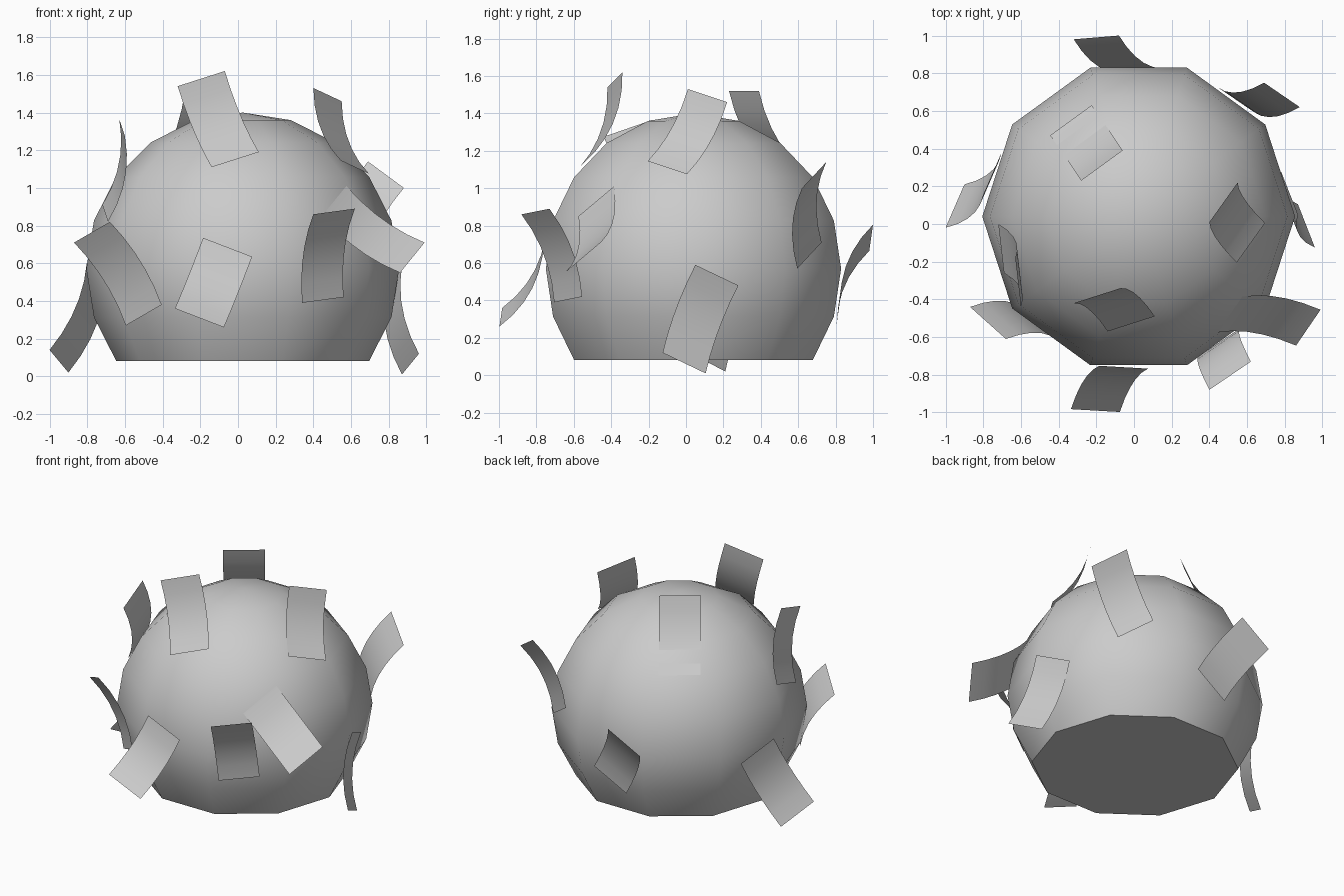
import bpy, bmesh
from math import pi, sin, cos, radians
from mathutils import Vector

if "Cube" in bpy.data.objects:
    bpy.data.objects.remove(bpy.data.objects["Cube"])

CENTER = Vector((0.025, 0.04, 0.57))
RADIUS = 0.83


def finish(bm, name):
    bmesh.ops.recalc_face_normals(bm, faces=bm.faces)
    mesh = bpy.data.meshes.new(name)
    bm.to_mesh(mesh)
    bm.free()
    obj = bpy.data.objects.new(name, mesh)
    bpy.context.collection.objects.link(obj)
    bpy.ops.object.select_all(action='DESELECT')
    obj.select_set(True)
    bpy.context.view_layer.objects.active = obj
    bpy.ops.object.shade_smooth_by_angle(angle=radians(45))
    return obj


# Ten-sided ball with a flat underside
bm = bmesh.new()
rings = []
for k in range(-2, 5):
    lat = k * pi / 10
    rings.append([bm.verts.new(CENTER + RADIUS * Vector((
        cos(lat) * cos(i * pi / 5), cos(lat) * sin(i * pi / 5), sin(lat))))
        for i in range(10)])
top = bm.verts.new(CENTER + Vector((0, 0, RADIUS)))
for low, high in zip(rings, rings[1:]):
    for i in range(10):
        j = (i + 1) % 10
        bm.faces.new((low[i], low[j], high[j], high[i]))
for i in range(10):
    bm.faces.new((rings[-1][i], rings[-1][(i + 1) % 10], top))
bm.faces.new(rings[0][::-1])
finish(bm, "ball_body")


# Curled strip: root sits just under the surface, tip lifts away from it
def strip(name, root, tip, width, bow=0.045, steps=5):
    root, tip, width = Vector(root), Vector(tip), Vector(width)
    out = (tip - root).cross(width).normalized()
    if out.dot(root - CENTER) < 0:
        out.negate()
    bm = bmesh.new()
    rows = []
    for i in range(steps + 1):
        t = i / steps
        p = root.lerp(tip, t) - out * bow * 4 * t * (1 - t)
        rows.append((bm.verts.new(p - width / 2), bm.verts.new(p + width / 2)))
    for a, b in zip(rows, rows[1:]):
        bm.faces.new((a[0], a[1], b[1], b[0]))
    finish(bm, name)


# Name, root centre, tip centre, width vector
strip("strip_top_front", (-.015, -.53, 1.15), (-.195, -.38, 1.58), (.25, .08, .08))
strip("strip_top_right", (.62, -.10, 1.11), (.475, .115, 1.495), (.15, .21, -.07))
strip("strip_top_left", (-.705, -.13, .865), (-.615, -.31, 1.32), (.03, -.26, -.09))
strip("strip_top_back", (-.335, .55, 1.085), (-.17, .31, 1.52), (.22, .16, 0))
strip("strip_front_left", (-.50, -.53, .325), (-.775, -.525, .765), (.19, -.17, .11))
strip("strip_front_middle", (-.055, -.76, .685), (-.205, -.99, .31), (.26, -.015, -.10))
strip("strip_front_low", (.45, -.63, .405), (.51, -.805, .875), (.22, .15, .03))
strip("strip_front_right", (.51, -.48, .93), (.925, -.55, .63), (.13, .19, .16))
strip("strip_back_right", (.54, .66, .64), (.785, .685, 1.07), (.19, -.13, -.14))
strip("strip_right_low", (.825, .165, .535), (.915, -.01, .065), (-.09, .23, -.11))
strip("strip_left_low", (-.752, .266, .544), (-.95, .095, .08), (.10, .23, -.12))
strip("strip_back_low", (.03, .815, .34), (-.20, .99, .735), (.24, .02, .14))
